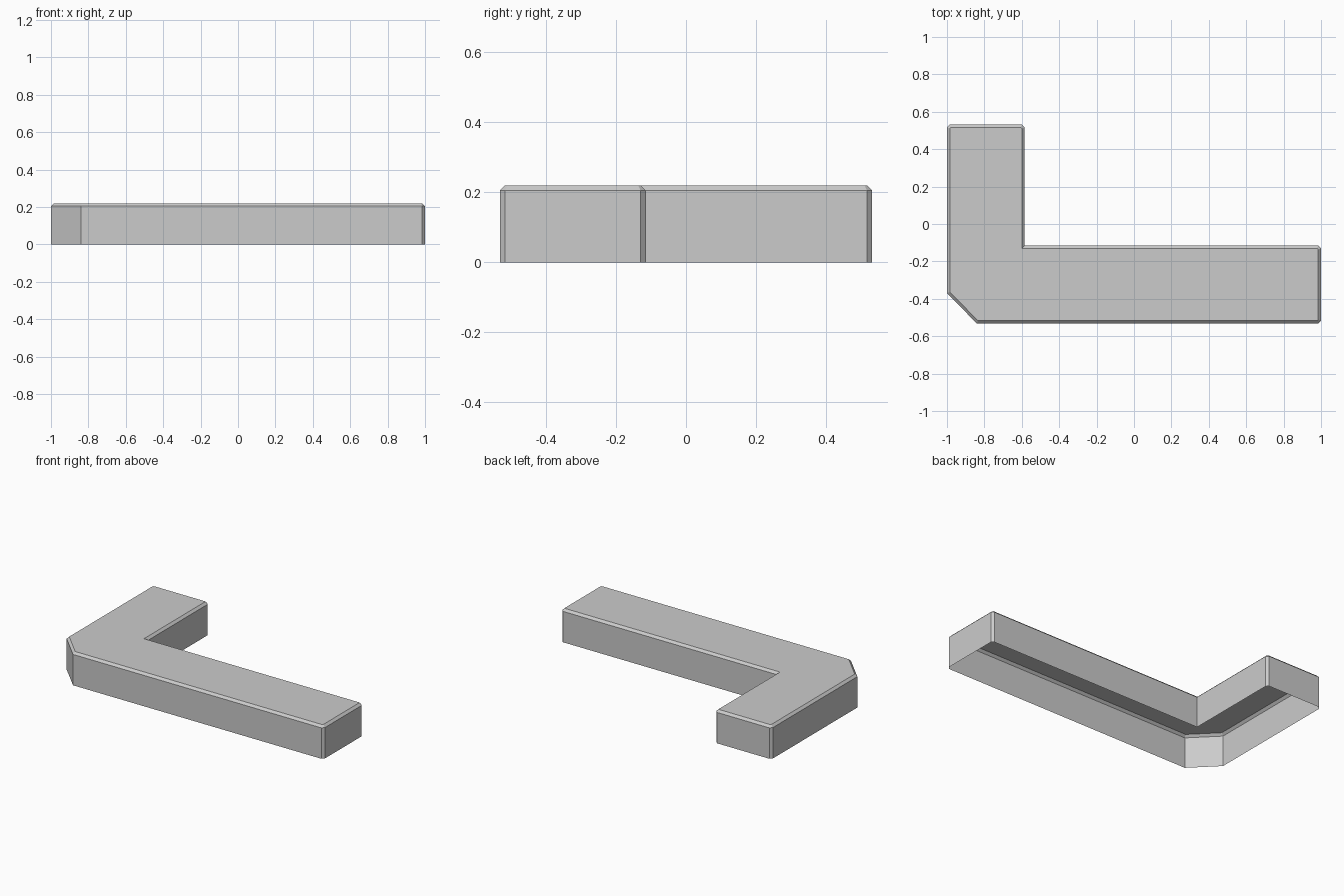
import bpy, bmesh
from mathutils import Vector

cube = bpy.data.objects.get("Cube")
if cube:
    bpy.data.objects.remove(cube, do_unlink=True)

HEIGHT, CHAMFER = 0.22, 0.015

# Flat grey finish
grey = bpy.data.materials.new("plain_grey")
grey.use_nodes = True
colour = (0.6, 0.6, 0.6, 1)
grey.diffuse_color = colour
grey.node_tree.nodes["Principled BSDF"].inputs["Base Color"].default_value = colour

# L-shaped outline, with a flag for each corner that gets a small chamfer
corners = [
    (-1, 0.532, True), (-1, -0.37, False), (-0.84, -0.532, False),
    (1, -0.532, True), (1, -0.115, True), (-0.585, -0.115, False),
    (-0.585, 0.532, True),
]
outline = []
for i, (x, y, cut) in enumerate(corners):
    here = Vector((x, y, 0))
    if not cut:
        outline.append(here)
        continue
    for neighbour in (corners[i - 1], corners[(i + 1) % len(corners)]):
        towards = Vector((neighbour[0], neighbour[1], 0)) - here
        outline.append(here + towards.normalized() * CHAMFER)

# Raise the walls, leaving the underside open
bm = bmesh.new()
base = [bm.verts.new(p) for p in outline]
top = [bm.verts.new(p + Vector((0, 0, HEIGHT - CHAMFER))) for p in outline]
for i in range(len(base)):
    j = (i + 1) % len(base)
    bm.faces.new((base[i], base[j], top[j], top[i]))
cap = bm.faces.new(top)
bm.normal_update()

# Sloped rim around the top
bmesh.ops.inset_region(bm, faces=[cap], thickness=CHAMFER,
                       use_boundary=True, use_even_offset=True)
for v in cap.verts:
    v.co.z = HEIGHT

mesh = bpy.data.meshes.new("corner_block")
bm.to_mesh(mesh)
bm.free()
mesh.materials.append(grey)
block = bpy.data.objects.new("corner_block", mesh)
bpy.context.collection.objects.link(block)
